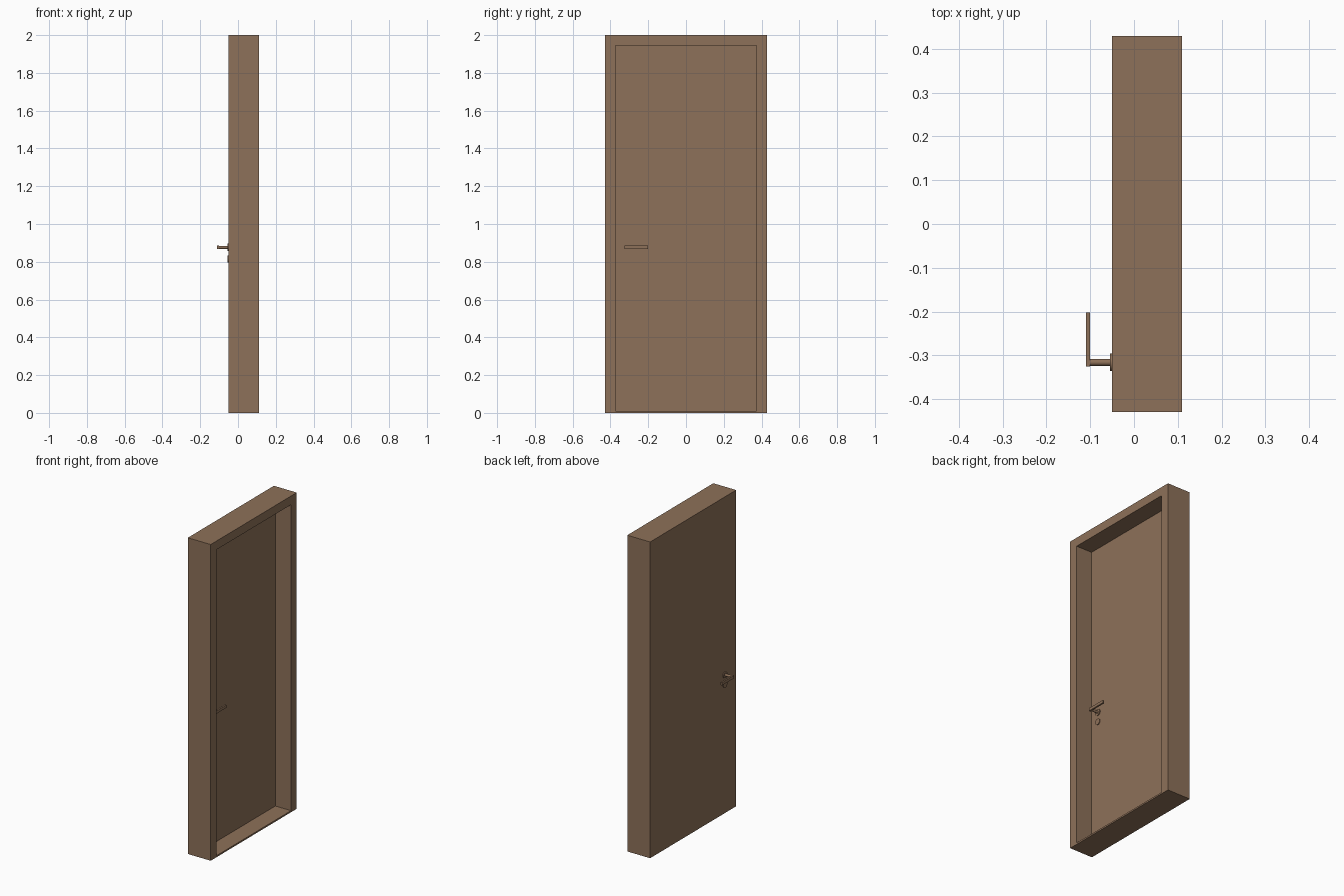
import bpy, bmesh
from math import radians
from mathutils import Matrix, Vector

if "Cube" in bpy.data.objects:
    bpy.data.objects.remove(bpy.data.objects["Cube"])

wood = bpy.data.materials.new("brown_wood")
wood.diffuse_color = (0.27, 0.165, 0.10, 1)
wood.use_nodes = True
wood.node_tree.nodes["Principled BSDF"].inputs["Base Color"].default_value = wood.diffuse_color

BACK, LEAF, FRONT = -0.05, 0.0, 0.11        # x of outer face, leaf inner face, frame edge
OPEN = (-0.373, 0.373, 0.01, 1.945)         # opening: y0, y1, z0, z1
HANDLE_Y, HANDLE_Z, KEY_Z = -0.316, 0.876, 0.814


def finish(name, bm, smooth=False):
    bmesh.ops.recalc_face_normals(bm, faces=bm.faces)
    mesh = bpy.data.meshes.new(name)
    bm.to_mesh(mesh)
    bm.free()
    mesh.materials.append(wood)
    ob = bpy.data.objects.new(name, mesh)
    bpy.context.collection.objects.link(ob)
    if smooth:
        bpy.ops.object.select_all(action='DESELECT')
        ob.select_set(True)
        bpy.context.view_layer.objects.active = ob
        bpy.ops.object.shade_smooth_by_angle(angle=radians(35))
    return ob


def box(name, x0, x1, y0, y1, z0, z1):
    bm = bmesh.new()
    size = Matrix.Diagonal((x1 - x0, y1 - y0, z1 - z0, 1))
    mid = Vector((x0 + x1, y0 + y1, z0 + z1)) / 2
    bmesh.ops.create_cube(bm, size=1, matrix=Matrix.Translation(mid) @ size)
    return finish(name, bm)


def rod(name, x0, x1, y, z, radius, sides):
    # cylinder lying along x
    bm = bmesh.new()
    m = Matrix.Translation(((x0 + x1) / 2, y, z)) @ Matrix.Rotation(radians(90), 4, 'Y')
    bmesh.ops.create_cone(bm, cap_ends=True, segments=sides, radius1=radius,
                          radius2=radius, depth=abs(x1 - x0), matrix=m)
    return finish(name, bm, smooth=True)


# Frame: outer and inner rectangles bridged into a closed ring
bm = bmesh.new()


def ring(x, y0, y1, z0, z1):
    return [bm.verts.new((x, y, z)) for y, z in ((y0, z0), (y1, z0), (y1, z1), (y0, z1))]


outer = (-0.43, 0.43, 0.0, 2.0)
rings = [ring(BACK, *outer), ring(FRONT, *outer), ring(FRONT, *OPEN), ring(BACK, *OPEN)]
for a, b in zip(rings, rings[1:] + rings[:1]):
    for i in range(4):
        j = (i + 1) % 4
        bm.faces.new((a[i], a[j], b[j], b[i]))
finish("door_frame", bm)

# Door leaf, flush with the outer side of the frame
box("door_leaf", BACK, LEAF, *OPEN)

# Matching handle set on both sides of the leaf
for side, face, d in (("outer", BACK, -1), ("inner", LEAF, 1)):
    rod(side + "_handle_rose", face, face + d * 0.005, HANDLE_Y, HANDLE_Z, 0.02, 32)
    rod(side + "_key_rose", face, face + d * 0.005, HANDLE_Y, KEY_Z, 0.019, 32)
    rod(side + "_handle_stem", face + d * 0.004, face + d * 0.052, HANDLE_Y, HANDLE_Z, 0.008, 24)
    x0, x1 = sorted((face + d * 0.05, face + d * 0.06))
    box(side + "_handle_lever", x0, x1, -0.325, -0.202, HANDLE_Z - 0.009, HANDLE_Z + 0.009)
